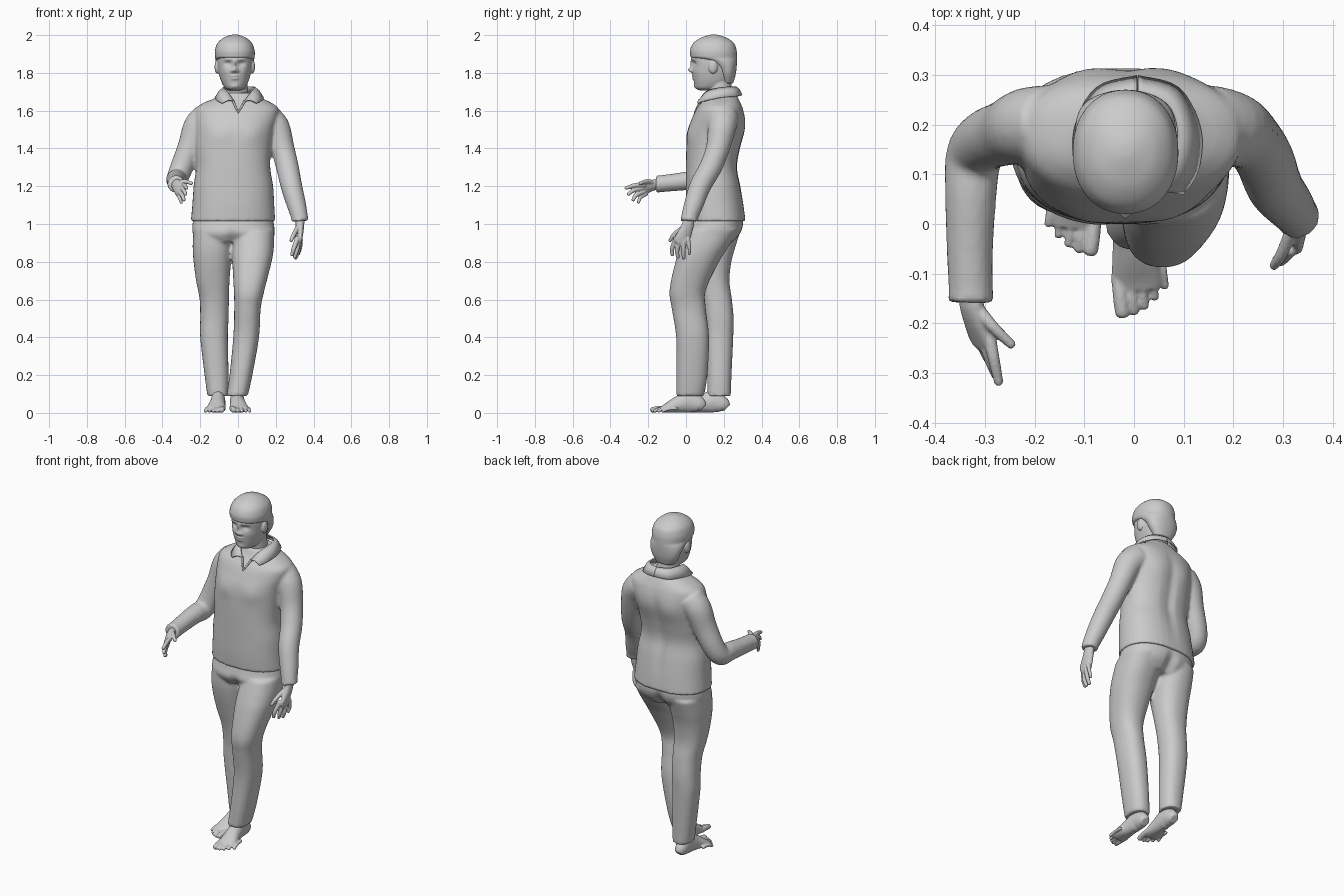
import bpy, bmesh, math
from mathutils import Vector, Matrix

grey = bpy.data.materials.new("light_grey")
grey.diffuse_color = (0.6, 0.6, 0.6, 1)


def smooth_path(pts, steps):
    """Catmull-Rom interpolation of tuples of any length."""
    out = []
    for i in range(len(pts) - 1):
        a, b, c, d = (pts[max(i - 1, 0)], pts[i], pts[i + 1], pts[min(i + 2, len(pts) - 1)])
        for k in range(steps):
            t = k / steps
            out.append([q + 0.5 * t * (r - p + t * (2 * p - 5 * q + 4 * r - s + t * (3 * (q - r) + s - p)))
                        for p, q, r, s in zip(a, b, c, d)])
    return out + [list(pts[-1])]


def skin(bm, rings):
    """Close a stack of point rings into a solid."""
    vs = [[bm.verts.new(p) for p in ring] for ring in rings]
    n = len(vs[0])
    faces = [bm.faces.new((a[i], a[(i + 1) % n], b[(i + 1) % n], b[i]))
             for a, b in zip(vs, vs[1:]) for i in range(n)]
    faces += [bm.faces.new(vs[0]), bm.faces.new(vs[-1])]
    bmesh.ops.recalc_face_normals(bm, faces=faces)


def loft(bm, rings, sculpt=(), steps=5, n=40, power=2.3):
    """Horizontal rounded sections (z, x0, x1, y0, y1).
    sculpt: soft bumps (x, z, width, height, dy, side), side -1 front, 1 back."""
    out = []
    for z, x0, x1, y0, y1 in smooth_path(rings, steps):
        cy, ring = (y0 + y1) / 2, []
        for i in range(n):
            c, s = math.cos(2 * math.pi * i / n), math.sin(2 * math.pi * i / n)
            x = (x0 + x1) / 2 + (x1 - x0) / 2 * math.copysign(abs(c) ** (2 / power), c)
            y = cy + (y1 - y0) / 2 * math.copysign(abs(s) ** (2 / power), s)
            for bx, bz, w, h, dy, side in sculpt:
                if s * side > 0:
                    y += dy * abs(s) * math.exp(-((x - bx) / w) ** 2 - ((z - bz) / h) ** 2)
            ring.append((x, y, z))
        out.append(ring)
    skin(bm, out)


def tube(bm, pts, steps=4, n=20, across=(1, 0, 0), rounded=True, floor=-9):
    """Path of (x, y, z, radius[, flatness])."""
    pts = smooth_path([tuple(p) + (1,) * (5 - len(p)) for p in pts], steps)
    if rounded:
        for end, near in ((0, 1), (-1, -2)):
            p, r = Vector(pts[end][:3]), pts[end][3]
            d = (p - Vector(pts[near][:3])).normalized()
            extra = [list(p + d * r * k) + [r * q, pts[end][4]] for k, q in ((0.4, 0.85), (0.7, 0.5))]
            pts = extra[::-1] + pts if end == 0 else pts + extra
    out = []
    for i, p in enumerate(pts):
        t = (Vector(pts[min(i + 1, len(pts) - 1)][:3]) - Vector(pts[max(i - 1, 0)][:3])).normalized()
        u = Vector(across)
        u = (u - t * u.dot(t)).normalized()
        w = t.cross(u) * p[4]
        ring = []
        for k in range(n):
            a = 2 * math.pi * k / n
            v = Vector(p[:3]) + (u * math.cos(a) + w * math.sin(a)) * p[3]
            v.z = max(v.z, floor)
            ring.append(v)
        out.append(ring)
    skin(bm, out)


def ball(bm, pos, scale):
    bmesh.ops.create_icosphere(bm, subdivisions=3, radius=1,
                               matrix=Matrix.Translation(pos) @ Matrix.Diagonal((*scale, 1)))


def finish(name, bm, voxel=0, relax=3):
    mesh = bpy.data.meshes.new(name)
    bm.to_mesh(mesh)
    bm.free()
    mesh.materials.append(grey)
    for f in mesh.polygons:
        f.use_smooth = True
    ob = bpy.data.objects.new(name, mesh)
    bpy.context.collection.objects.link(ob)
    if voxel:
        m = ob.modifiers.new("blend", 'REMESH')
        m.mode, m.voxel_size, m.use_smooth_shade = 'VOXEL', voxel, True
        m = ob.modifiers.new("relax", 'SMOOTH')
        m.factor, m.iterations = 0.5, relax
    return ob


# shirt: torso and both sleeves blended together
bm = bmesh.new()
loft(bm, [(1.015, -.25, .197, .004, .316), (1.1, -.242, .192, 0, .306), (1.2, -.235, .186, 0, .29),
          (1.3, -.222, .171, 0, .273), (1.4, -.226, .176, .002, .288), (1.5, -.226, .192, .012, .31),
          (1.56, -.228, .21, .032, .312), (1.61, -.222, .215, .055, .302), (1.64, -.185, .18, .078, .29),
          (1.665, -.125, .13, .096, .278), (1.695, -.075, .085, .11, .262)],
     [(-.015, 1.35, .03, .2, -.016, 1), (-.11, 1.5, .06, .07, .008, 1), (.08, 1.5, .06, .07, .008, 1),
      (-.1, 1.47, .06, .05, -.01, -1), (.08, 1.47, .06, .05, -.01, -1)])
tube(bm, [(-.17, .2, 1.56, .08), (-.215, .197, 1.51, .077), (-.252, .185, 1.41, .067), (-.298, .168, 1.30, .061),
          (-.322, .135, 1.24, .057), (-.328, .06, 1.235, .052), (-.33, -.05, 1.222, .047),
          (-.328, -.135, 1.213, .045), (-.328, -.158, 1.212, .048)], rounded=False)
tube(bm, [(.15, .2, 1.56, .08), (.2, .19, 1.51, .075), (.236, .168, 1.40, .063), (.262, .13, 1.3, .06),
          (.283, .075, 1.2, .057), (.31, .04, 1.1, .051), (.325, .02, 1.04, .045), (.328, .017, 1.015, .047)],
     rounded=False)
finish("shirt", bm, .009)

# trousers: hips and two legs blended together
bm = bmesh.new()
loft(bm, [(1.06, -.23, .178, .02, .295), (1.0, -.241, .19, .006, .304), (.95, -.24, .193, -.005, .29),
          (.905, -.215, .17, .02, .25)], [(-.02, .93, .025, .06, -.03, 1), (-.02, .92, .03, .04, .02, -1)])
loft(bm, [(.97, -.236, -.03, .02, .29), (.88, -.24, -.03, .022, .262), (.8, -.235, -.037, .035, .24),
          (.7, -.222, -.045, .06, .23), (.6, -.203, -.048, .085, .243), (.5, -.2, -.05, .1, .252),
          (.4, -.2, -.054, .105, .25), (.2, -.177, -.05, .112, .241), (.09, -.162, -.053, .113, .237)])
loft(bm, [(.97, -.025, .193, .005, .28), (.88, -.03, .19, -.03, .225), (.8, -.03, .178, -.056, .175),
          (.65, -.022, .14, -.087, .105), (.55, -.02, .12, -.075, .105), (.4, -.025, .111, -.052, .122),
          (.2, -.045, .076, -.051, .113), (.09, -.061, .052, -.052, .096)])
finish("trousers", bm, .009)

# bare feet with five toes each
for name, side, ox, oy in (("left_foot", 1, -.005, 0), ("right_foot", -1, -.105, .125)):
    bm = bmesh.new()
    tube(bm, [(ox + side * cx, oy + y, h / 2, w, h / 2 / w) for y, cx, w, h in
              ((.09, 0, .022, .05), (.07, 0, .034, .085), (.02, 0, .038, .12), (-.04, .004, .042, .09),
               (-.1, .01, .05, .052), (-.13, .012, .047, .034))], floor=.001, rounded=False)
    for k, tip in enumerate((-.178, -.176, -.165, -.147, -.125)):
        r = .0155 if k == 0 else .0105 - k * .0004
        x = ox + side * (-.026 + k * .0205 + (.003 if k else 0))
        tube(bm, [(x, oy + tip + .075, .024, r), (x + side * .004, oy + tip + .03, .021, r),
                  (x + side * .008, oy + tip, r, r)], n=12, floor=.001)
    finish(name, bm, .0045, 2)

# hands: flattened palm, four fingers and a thumb
hands = {
    "right_hand": ((.5, 0, .85),
                   [(-.328, -.12, 1.212, .03, .8), (-.326, -.165, 1.208, .031, .7), (-.308, -.23, 1.185, .038, .38)],
                   [[(-.292, -.22, 1.208), (-.282, -.27, 1.205), (-.272, -.318, 1.19)],
                    [(-.302, -.225, 1.192), (-.288, -.275, 1.18), (-.277, -.305, 1.157)],
                    [(-.311, -.22, 1.174), (-.296, -.262, 1.155), (-.286, -.28, 1.127)],
                    [(-.32, -.21, 1.16), (-.31, -.242, 1.14), (-.3, -.252, 1.113)],
                    [(-.318, -.165, 1.216), (-.285, -.205, 1.226), (-.246, -.243, 1.215)]]),
    "left_hand": ((.15, -1, 0),
                  [(.328, .015, 1.05, .03, .8), (.328, .01, .995, .032, .7), (.324, -.022, .915, .042, .36)],
                  [[(.315, -.052, .925), (.295, -.073, .87), (.286, -.072, .836)],
                   [(.321, -.033, .915), (.311, -.047, .862), (.3, -.043, .824)],
                   [(.327, -.011, .912), (.318, -.014, .855), (.305, -.012, .819)],
                   [(.332, .01, .92), (.33, .018, .875), (.32, .017, .842)],
                   [(.318, -.01, .985), (.296, -.062, .945), (.281, -.084, .912)]]),
}
for name, (across, palm, fingers) in hands.items():
    bm = bmesh.new()
    tube(bm, palm, across=across)
    for k, f in enumerate(fingers):
        tube(bm, [p + (r,) for p, r in zip(f, (.0135, .012, .0095) if k != 3 else (.012, .01, .0085))], n=12)
    finish(name, bm, .004, 2)

# head with sculpted face, neck, eyes and ears
HX = -.017
bm = bmesh.new()
face = [(HX, 1.842, .01, .028, -.013, -1), (HX, 1.815, .013, .012, -.024, -1), (HX, 1.785, .024, .005, -.008, -1),
        (HX, 1.77, .02, .006, -.008, -1), (HX, 1.728, .022, .012, -.006, -1)]
for s in (-1, 1):
    face += [(HX + s * .036, 1.85, .02, .013, .014, -1), (HX + s * .036, 1.872, .026, .008, -.006, -1),
             (HX + s * .016, 1.81, .008, .008, -.01, -1), (HX + s * .05, 1.81, .025, .02, -.004, -1)]
    ball(bm, (HX + s * .036, .064, 1.849), (.016, .014, .009))
    ball(bm, (HX + s * .094, .143, 1.832), (.013, .024, .036))
loft(bm, [(z, HX - w, HX + w, y0, y1) for z, y0, y1, w in
          ((1.708, .07, .16, .028), (1.72, .052, .2, .052), (1.75, .043, .235, .07), (1.79, .037, .25, .083),
           (1.83, .036, .256, .09), (1.87, .031, .258, .092), (1.92, .036, .255, .09), (1.96, .07, .23, .068),
           (1.985, .12, .19, .03))], face, steps=8, n=72)
tube(bm, [(-.005, .19, 1.6, .066), (-.008, .185, 1.68, .063), (-.014, .172, 1.77, .063)], rounded=False)
finish("head", bm, .004, 2)

# short hair cap with a fringe, longer at the nape
bm = bmesh.new()
loft(bm, [(z, HX - w, HX + w, y0, y1) for z, y0, y1, w in
          ((1.745, .19, .25, .055), (1.79, .175, .263, .083), (1.83, .155, .268, .096), (1.862, .1, .27, .102),
           (1.88, .03, .27, .104), (1.895, .022, .27, .106), (1.92, .021, .268, .105), (1.955, .036, .256, .093),
           (1.982, .07, .222, .066), (1.997, .11, .185, .034), (2.003, .135, .16, .012))],
     steps=5, n=48, power=2.15)
finish("hair", bm, .005, 3)

# folded shirt collar and the open neckline edges
bm = bmesh.new()
for s in (-1, 1):
    inner = smooth_path([(0, .262, 1.722), (.06, .238, 1.722), (.08, .18, 1.718), (.062, .11, 1.698),
                         (.028, .074, 1.648)], 5)
    outer = smooth_path([(0, .293, 1.68), (.08, .27, 1.675), (.122, .19, 1.668), (.118, .11, 1.652),
                         (.09, .064, 1.637)], 5)
    rows = []
    for a, b in zip(inner, outer):
        a, b = Vector(a), Vector(b)
        mid = (a + b) / 2 + Vector((0, 0, .01))
        rows.append([bm.verts.new((.007 + s * p.x, p.y, p.z)) for p in (a, mid, b)])
    for p, q in zip(rows, rows[1:]):
        for i in (0, 1):
            quad = (p[i], q[i], q[i + 1], p[i + 1])
            bm.faces.new(quad if s < 0 else quad[::-1])
collar = finish("collar", bm)
collar.modifiers.new("thickness", 'SOLIDIFY').thickness = .007
bm = bmesh.new()
for s in (-1, 1):
    tube(bm, [(.005 + s * .03, .077, 1.65, .006), (.003 + s * .016, .06, 1.62, .005), (.001, .046, 1.59, .004)], n=10)
finish("neckline", bm)
